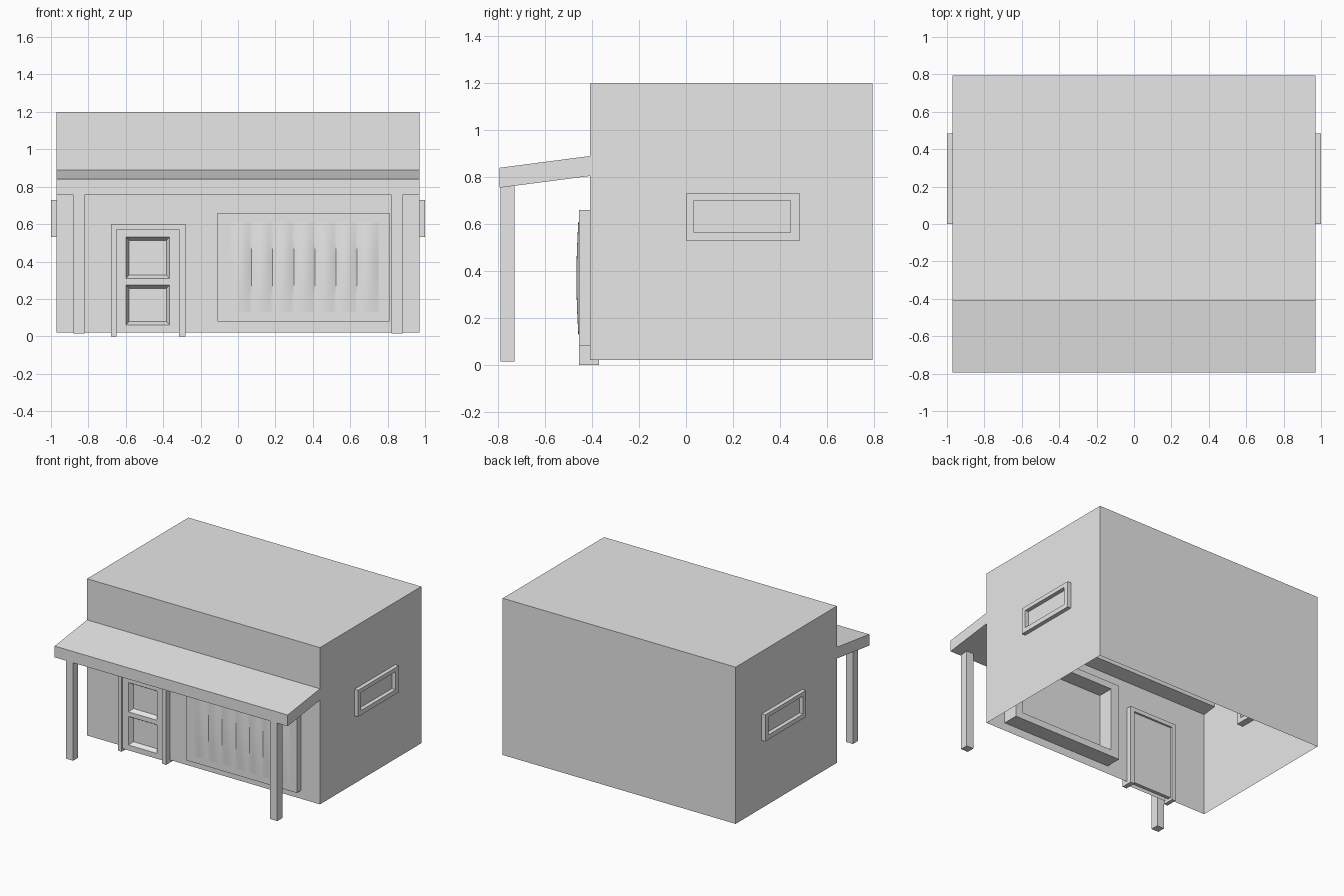
import bpy, bmesh, math
from mathutils import Vector

old = bpy.data.objects.get("Cube")
if old:
    bpy.data.objects.remove(old, do_unlink=True)

plaster = bpy.data.materials.new("light_grey")
plaster.use_nodes = True
plaster.diffuse_color = (0.8, 0.8, 0.8, 1)
plaster.node_tree.nodes["Principled BSDF"].inputs["Base Color"].default_value = (0.8, 0.8, 0.8, 1)


def finish(name, bm):
    mesh = bpy.data.meshes.new(name)
    bm.to_mesh(mesh)
    bm.free()
    mesh.materials.append(plaster)
    obj = bpy.data.objects.new(name, mesh)
    bpy.context.collection.objects.link(obj)
    return obj


def add_box(bm, lo, hi):
    lo, hi = Vector(lo), Vector(hi)
    verts = bmesh.ops.create_cube(bm, size=1)["verts"]
    for v in verts:
        v.co = (lo + hi) / 2 + v.co * (hi - lo)


def box(name, lo, hi):
    bm = bmesh.new()
    add_box(bm, lo, hi)
    return finish(name, bm)


def prism(name, outline, axis, start, end):
    """Extrude a flat outline of 3D points along an axis."""
    bm = bmesh.new()
    axis = Vector(axis)
    face = bm.faces.new([bm.verts.new(Vector(p) + axis * start) for p in outline])
    grown = bmesh.ops.extrude_face_region(bm, geom=[face], use_keep_orig=True)["geom"]
    new = [g for g in grown if isinstance(g, bmesh.types.BMVert)]
    bmesh.ops.translate(bm, verts=new, vec=axis * (end - start))
    bmesh.ops.recalc_face_normals(bm, faces=bm.faces)
    return finish(name, bm)


def ring(name, outer, inner, place, near, far):
    """Rectangular frame; place(u, v, depth) maps it into space."""
    def corners(r, d):
        return [(r[0], r[1], d), (r[2], r[1], d), (r[2], r[3], d), (r[0], r[3], d)]
    bm = bmesh.new()
    loops = [[bm.verts.new(place(*c)) for c in corners(r, d)]
             for r, d in ((outer, near), (inner, near), (inner, far), (outer, far))]
    for a, b in zip(loops, loops[1:] + loops[:1]):
        for i in range(4):
            j = (i + 1) % 4
            bm.faces.new((a[i], a[j], b[j], b[i]))
    bmesh.ops.recalc_face_normals(bm, faces=bm.faces)
    return finish(name, bm)


def on_front(u, v, d):
    return (u, d, v)


# Hollow house body, open underneath
bm = bmesh.new()
add_box(bm, (-0.97, -0.41, 0.02), (0.97, 0.795, 1.2))
bm.normal_update()
bmesh.ops.delete(bm, geom=[f for f in bm.faces if f.normal.z < -0.9], context="FACES")
finish("house_body", bm)

# Sloping porch roof, its back edge reaching through the wall
slope = 0.13
porch = [(0, -0.795, 0.755), (0, -0.30, 0.755 + slope * 0.495),
         (0, -0.30, 0.84 + slope * 0.495), (0, -0.795, 0.84)]
prism("porch_roof", porch, (1, 0, 0), -0.97, 0.97)

# Paired porch posts and side windows
for side, label in ((1, "left"), (-1, "right")):
    xs = sorted((side * 0.82, side * 0.88))
    box(label + "_porch_post", (xs[0], -0.79, 0.015), (xs[1], -0.73, 0.762))
    ring(label + "_window_frame", (0, 0.53, 0.485, 0.73), (0.035, 0.565, 0.445, 0.70),
         lambda u, v, d: (side * d, u, v), 1.0, 0.92)

# Door frame: two jambs and a header in one outline
jambs = [(-0.68, 0, 0), (-0.65, 0, 0), (-0.65, 0, 0.57), (-0.315, 0, 0.57),
         (-0.315, 0, 0), (-0.28, 0, 0), (-0.28, 0, 0.60), (-0.68, 0, 0.60)]
prism("door_frame", jambs, (0, 1, 0), -0.455, -0.37)

# Door face with two bevelled recesses, over a backing board
bm = bmesh.new()
cols = (-0.65, -0.60, -0.365, -0.315)
rows = (0.02, 0.06, 0.275, 0.31, 0.53, 0.57)
grid = [[bm.verts.new((x, -0.445, z)) for x in cols] for z in rows]
panels = []
for r in range(5):
    for c in range(3):
        face = bm.faces.new((grid[r][c], grid[r][c + 1], grid[r + 1][c + 1], grid[r + 1][c]))
        if c == 1 and r in (1, 3):
            panels.append(face)
bm.normal_update()
bmesh.ops.inset_individual(bm, faces=panels, thickness=0.026, depth=-0.031)
finish("door_face", bm)
box("door_back", (-0.65, -0.412, 0.02), (-0.315, -0.385, 0.57))

# Shop window frame, deep on the inside
ring("front_window_frame", (-0.11, 0.08, 0.81, 0.66), (-0.04, 0.13, 0.75, 0.61),
     on_front, -0.455, -0.29)

# Curtain with seven soft folds, bulging gently at mid height
bm = bmesh.new()
folds, per_fold, levels = 7, 8, 10
across = folds * per_fold
net = []
for j in range(levels + 1):
    t = j / levels
    line = []
    for i in range(across + 1):
        puff = abs(math.sin(math.pi * i / per_fold))
        y = -0.453 - 0.006 * puff - 0.008 * math.sin(math.pi * t) * puff
        line.append(bm.verts.new((-0.04 + 0.79 * i / across, y, 0.13 + 0.48 * t)))
    net.append(line)
for j in range(levels):
    for i in range(across):
        bm.faces.new((net[j][i], net[j][i + 1], net[j + 1][i + 1], net[j + 1][i]))
curtain = finish("front_window_curtain", bm)
bpy.ops.object.select_all(action="DESELECT")
curtain.select_set(True)
bpy.context.view_layer.objects.active = curtain
bpy.ops.object.shade_smooth_by_angle(angle=math.radians(30))
